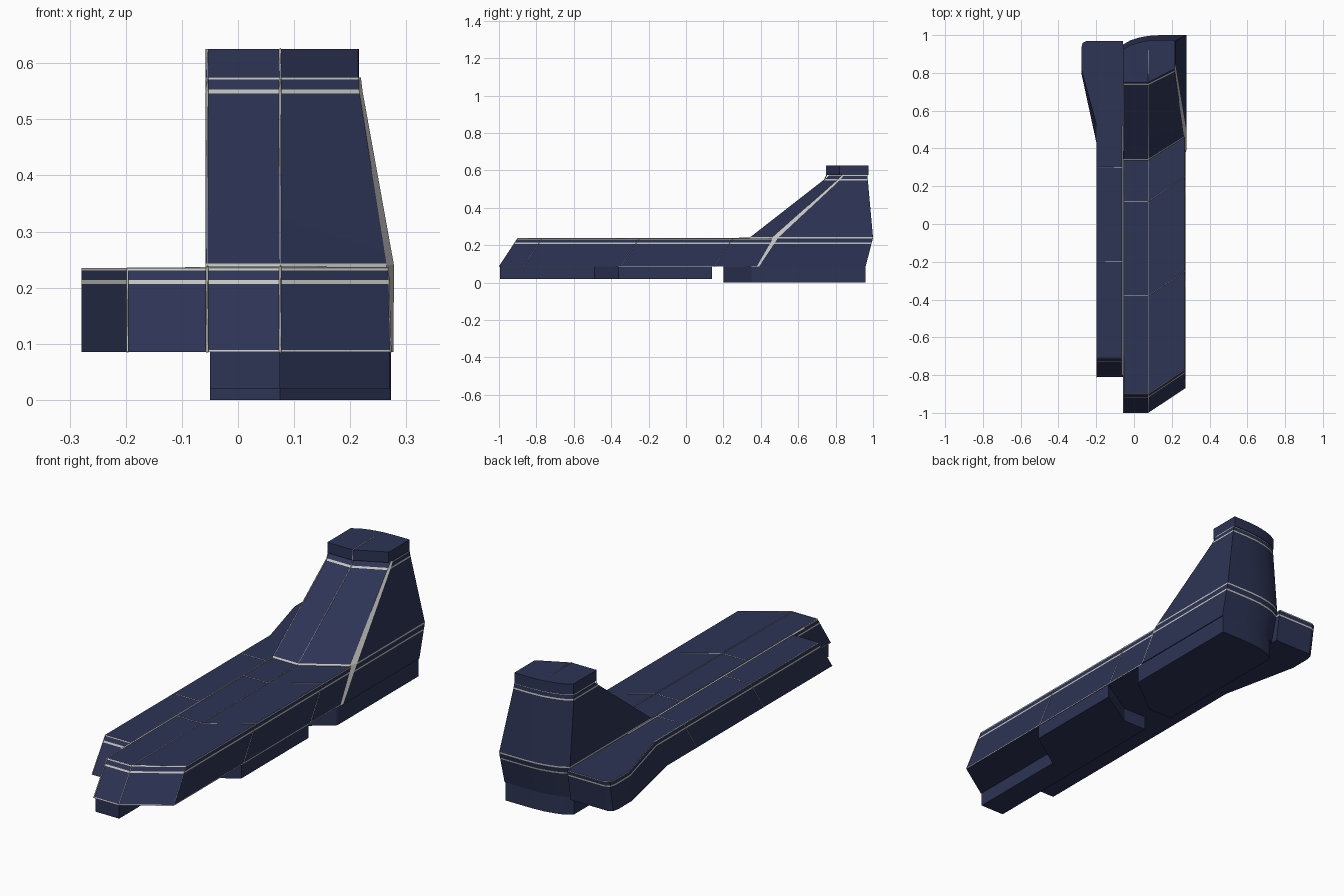
import bpy
import math

if "Cube" in bpy.data.objects:
    bpy.data.objects.remove(bpy.data.objects["Cube"])


def material(name, rgb):
    m = bpy.data.materials.new(name)
    m.diffuse_color = (*rgb, 1)
    m.use_nodes = True
    m.node_tree.nodes["Principled BSDF"].inputs["Base Color"].default_value = m.diffuse_color
    return m


NAVY = material("navy", (0.026, 0.034, 0.09))
GREY = material("light_grey", (0.55, 0.55, 0.52))


def loft(name, sections, bands=(), grey_side=None):
    """Stack plan outlines [(z, points)]; z ranges in bands become grey."""
    levels = {z: pts for z, pts in sections}
    for z in [z for band in bands for z in band]:
        for (z0, a), (z1, b) in zip(sections, sections[1:]):
            if z0 < z < z1:
                t = (z - z0) / (z1 - z0)
                levels[z] = [(p[0] + (q[0] - p[0]) * t, p[1] + (q[1] - p[1]) * t)
                             for p, q in zip(a, b)]
    zs = sorted(levels)
    n = len(sections[0][1])
    verts = [(x, y, z) for z in zs for x, y in levels[z]]
    faces, mats = [], []
    for i in range(len(zs) - 1):
        mid = (zs[i] + zs[i + 1]) / 2
        in_band = any(lo < mid < hi for lo, hi in bands)
        for j in range(n):
            k = (j + 1) % n
            faces.append((i * n + j, i * n + k, (i + 1) * n + k, (i + 1) * n + j))
            mats.append(1 if in_band or j == grey_side else 0)
    faces += [tuple(reversed(range(n))), tuple(range(len(verts) - n, len(verts)))]
    mats += [0, 0]
    me = bpy.data.meshes.new(name)
    me.from_pydata(verts, [], faces)
    me.materials.append(NAVY)
    me.materials.append(GREY)
    me.polygons.foreach_set("material_index", mats)
    ob = bpy.data.objects.new(name, me)
    bpy.context.collection.objects.link(ob)
    bpy.context.view_layer.objects.active = ob
    ob.select_set(True)
    bpy.ops.object.shade_smooth_by_angle(angle=math.radians(14))
    ob.select_set(False)


def line(name, points, r=0.0025):
    """Thin four-sided trim line along a path."""
    cu = bpy.data.curves.new(name, 'CURVE')
    cu.dimensions = '3D'
    cu.bevel_depth = r
    cu.bevel_resolution = 0
    sp = cu.splines.new('POLY')
    sp.points.add(len(points) - 1)
    for p, co in zip(sp.points, points):
        p.co = (*co, 1)
    cu.materials.append(GREY)
    bpy.context.collection.objects.link(bpy.data.objects.new(name, cu))


L, M = -0.058, 0.075     # left edge and ridge line
LOW, TOP = 0.085, 0.236  # hull bottom and deck


# Main hull: raked, with one slanted front corner
def hull(y, xr):
    return [(L, y), (M, y), (xr, y + 0.13), (xr, 0.8), (L, 0.8)]


loft("main_hull", [(LOW, hull(-1, 0.272)), (TOP, hull(-0.9, 0.268))],
     [(LOW, 0.089), (0.207, 0.214), (0.231, TOP)])


# Side hull, flaring at the rear
def side(y, back):
    return [(L, back), (-0.25, back), (-0.272, back - 0.012), (-0.279, back - 0.04),
            (-0.279, 0.8 + (y + 0.81) * 0.2), (-0.197, y + 1.23), (-0.197, y), (L, y)]


loft("side_hull", [(LOW, side(-0.81, 0.945)), (TOP - 0.001, side(-0.71, 0.97))],
     [(0.207, 0.214), (0.231, TOP - 0.001)])


# Tower: raked front, grey chamfer on the right, gently curved back
def tower(yf, slant, xr, chamfer, back, left=L):
    c = chamfer
    return [(left, yf), (M, yf), (xr - c, yf + slant), (xr, yf + slant + 2.5 * c),
            (xr, back), (0.14, back), (0.075, back - 0.004), (0.02, back - 0.015),
            (-0.02, back - 0.028), (left, back - 0.05)]


loft("tower", [(LOW, tower(0.24, 0.12, 0.277, 0.012, 0.96)),
               (0.24, tower(0.34, 0.12, 0.278, 0.013, 1.0)),
               (0.55, tower(0.74, 0.07, 0.222, 0.006, 0.972)),
               (0.575, tower(0.765, 0.07, 0.219, 0.004, 0.97))],
     [(0.207, 0.214), (0.236, 0.243), (0.546, 0.553), (0.571, 0.575)], grey_side=2)
loft("tower_cap", [(0.575, tower(0.75, 0.07, 0.216, 0.002, 0.975)),
                   (0.625, tower(0.75, 0.07, 0.216, 0.002, 0.975))])

# Keels under the hull
K = -0.05
front = [(K, -0.995), (M, -0.995), (M, -0.49), (0.27, -0.36), (0.27, 0.14), (M, 0.02), (K, 0.02)]
loft("front_keel", [(0.02, front), (LOW, front)])
rear = tower(0.2, 0.15, 0.273, 0.003, 0.96, K)
loft("rear_keel", [(0, rear), (LOW, rear)])

# Long trim lines up the bow, along the deck and up the tower
for name, x, end in (("ridge_line", M, 0.92), ("left_edge_line", L + 0.003, 0.75)):
    line(name, [(x, -1, LOW), (x, -0.9, TOP), (x, 0.34, 0.238), (x, 0.74, 0.55),
                (x, 0.752, 0.575), (x, 0.75, 0.625), (x, end, 0.625)], 0.0022)
line("deck_seam", [(L - 0.002, -0.8, TOP - 0.003), (L - 0.002, 0.52, TOP - 0.003)], 0.005)
line("side_edge_line", [(-0.197, -0.81, LOW), (-0.197, -0.71, TOP - 0.002),
                        (-0.197, 0.52, TOP - 0.002)], 0.002)

# Panel lines across the decks and down the sides
for i, y in enumerate((-0.9, -0.38, 0.12)):
    line(f"deck_panel_line_{i}", [(L, y, TOP), (M, y, TOP), (0.268, y + 0.13, TOP),
                                  (0.272, y + 0.03, LOW)], 0.0015)
for i, y in enumerate((-0.2, 0.3)):
    line(f"side_panel_line_{i}", [(L, y, TOP - 0.001), (-0.197, y, TOP - 0.001),
                                  (-0.197, y - 0.1, LOW)], 0.0015)
